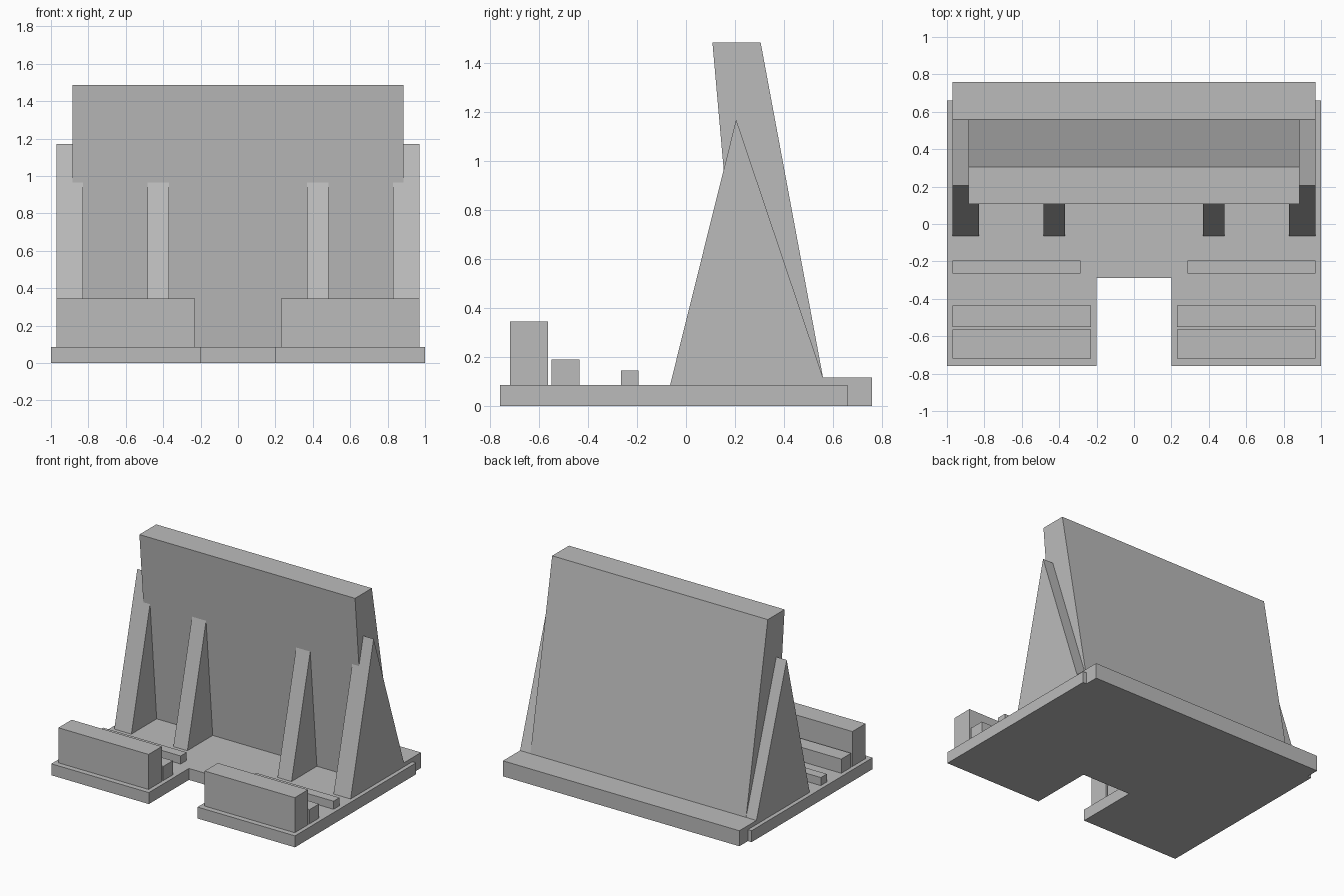
import bpy
import bmesh

cube = bpy.data.objects.get("Cube")
if cube:
    bpy.data.objects.remove(cube, do_unlink=True)

# One flat grey for the whole model
grey = bpy.data.materials.new("plain grey")
grey.use_nodes = True
color = (0.5, 0.5, 0.5, 1)
grey.diffuse_color = color
grey.node_tree.nodes["Principled BSDF"].inputs["Base Color"].default_value = color


def prism(name, profile, direction):
    """Extrude a closed 3D outline along a direction."""
    bm = bmesh.new()
    face = bm.faces.new([bm.verts.new(p) for p in profile])
    extruded = bmesh.ops.extrude_face_region(bm, geom=[face])["geom"]
    moved = [g for g in extruded if isinstance(g, bmesh.types.BMVert)]
    bmesh.ops.translate(bm, verts=moved, vec=direction)
    bmesh.ops.recalc_face_normals(bm, faces=bm.faces)
    mesh = bpy.data.meshes.new(name)
    bm.to_mesh(mesh)
    bm.free()
    mesh.materials.append(grey)
    obj = bpy.data.objects.new(name, mesh)
    bpy.context.collection.objects.link(obj)
    return obj


def side_prism(name, profile, x0, x1):
    """Part with a (y, z) profile running from x0 to x1."""
    return prism(name, [(x0, y, z) for y, z in profile], (x1 - x0, 0, 0))


def box(name, x0, x1, y0, y1, z0, z1):
    return side_prism(name, [(y0, z0), (y1, z0), (y1, z1), (y0, z1)], x0, x1)


floor = 0.085

# Base plate with a notch in the front edge
half = [(0.2, -0.29), (0.2, -0.76), (1, -0.76), (1, 0.66)]
outline = half + [(-x, y) for x, y in reversed(half)]
prism("base_plate", [(x, y, 0) for x, y in outline], (0, 0, floor))

# Raised sill along the back
box("rear_sill", -0.97, 0.97, 0.56, 0.76, 0, 0.115)

# Leaning wall, thicker towards the bottom
side_prism("wall", [(0.232, floor), (0.565, floor), (0.56, 0.115),
                    (0.305, 1.485), (0.108, 1.485)], -0.885, 0.885)

# Triangular buttresses and stepped blocks on both sides
rib = [(-0.065, floor), (0.565, floor), (0.56, 0.115), (0.205, 1.17)]
for side, s in (("left", 1), ("right", -1)):
    side_prism(side + "_outer_buttress", rib, s * 0.83, s * 0.97)
    side_prism(side + "_inner_buttress", rib, s * 0.37, s * 0.485)
    box(side + "_front_block", s * 0.23, s * 0.97, -0.72, -0.565, floor, 0.345)
    box(side + "_middle_block", s * 0.23, s * 0.97, -0.55, -0.435, floor, 0.19)
    box(side + "_rear_strip", s * 0.285, s * 0.97, -0.265, -0.195, floor, 0.145)
